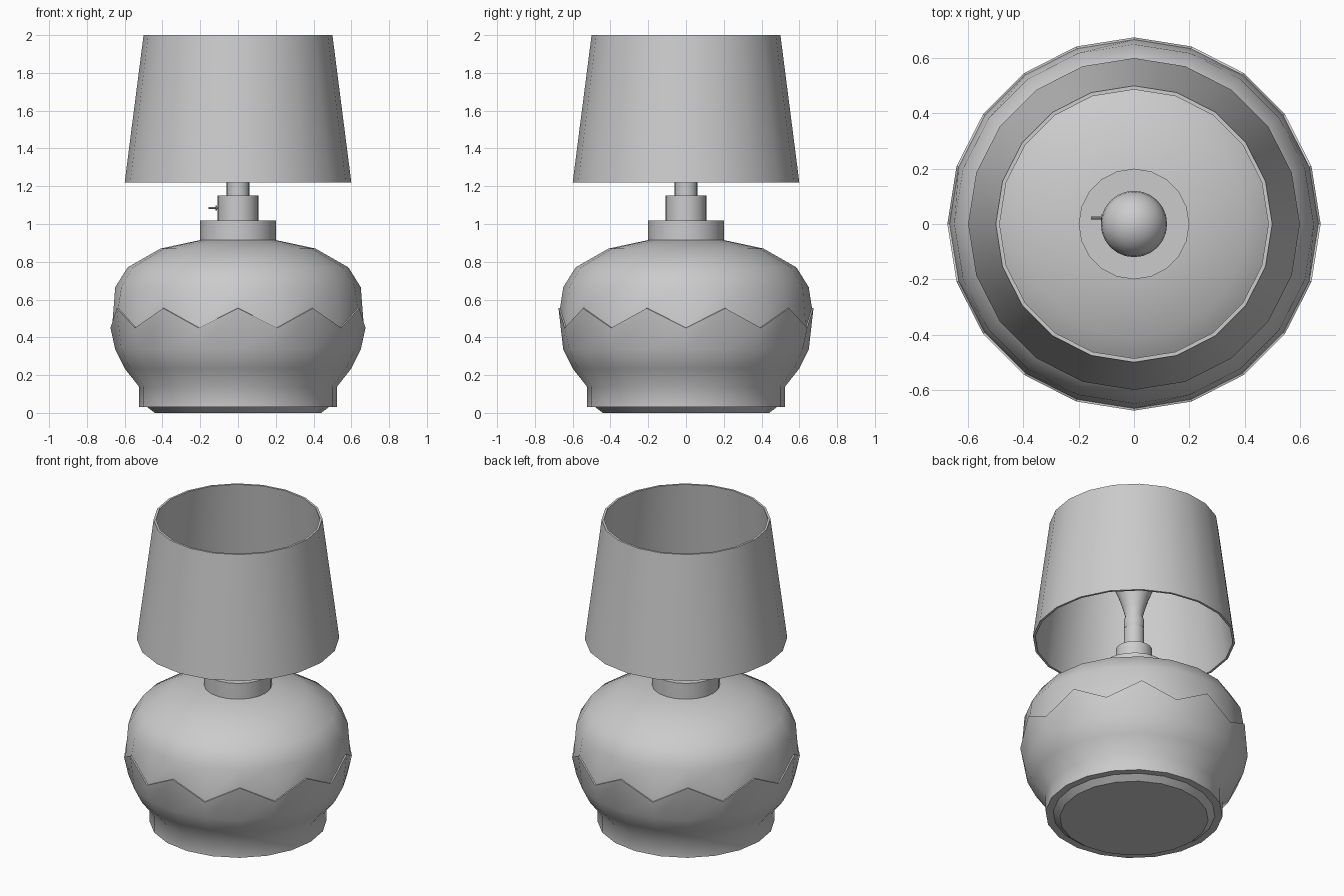
import bpy, bmesh, math

if "Cube" in bpy.data.objects:
    bpy.data.objects.remove(bpy.data.objects["Cube"])


def lathe(name, profile, sides=20, closed=False, zigzag=(), zig=0.0, angle=35):
    """Revolve (radius, z) points; rows listed in zigzag alternate up and down by zig."""
    bm = bmesh.new()
    rows = []
    for k, (r, z) in enumerate(profile):
        if r == 0:
            rows.append([bm.verts.new((0, 0, z))] * sides)
            continue
        row = []
        for i in range(sides):
            a = math.tau * i / sides - math.pi / 2
            dz = zig * (-1) ** i if k in zigzag else 0
            row.append(bm.verts.new((r * math.cos(a), r * math.sin(a), z + dz)))
        rows.append(row)
    pairs = list(zip(rows, rows[1:]))
    if closed:
        pairs.append((rows[-1], rows[0]))
    for lo, hi in pairs:
        for i in range(sides):
            j = (i + 1) % sides
            quad = list(dict.fromkeys((lo[i], lo[j], hi[j], hi[i])))
            bm.faces.new(quad)
    bmesh.ops.recalc_face_normals(bm, faces=bm.faces)
    mesh = bpy.data.meshes.new(name)
    bm.to_mesh(mesh)
    bm.free()
    ob = bpy.data.objects.new(name, mesh)
    bpy.context.collection.objects.link(ob)
    bpy.ops.object.select_all(action='DESELECT')
    ob.select_set(True)
    bpy.context.view_layer.objects.active = ob
    bpy.ops.object.shade_smooth_by_angle(angle=math.radians(angle))
    return ob


# Ceramic body with a zigzag glaze step around its belly
lathe("body", [(0, 0.03), (0.525, 0.03), (0.525, 0.14), (0.60, 0.235), (0.65, 0.335),
               (0.675, 0.502), (0.667, 0.503),
               (0.65, 0.665), (0.585, 0.77), (0.41, 0.87), (0.2, 0.915), (0, 0.92)],
      zigzag=(5, 6), zig=0.052, angle=45)

# Tapered foot pad
lathe("foot", [(0, 0), (0.44, 0), (0.48, 0.03), (0, 0.032)], angle=25)

# Collar, switch housing and socket
lathe("collar", [(0, 0.9), (0.2, 0.9), (0.2, 1.018), (0, 1.018)])
lathe("switch_housing", [(0, 1.01), (0.108, 1.01), (0.108, 1.15), (0, 1.15)])
lathe("socket", [(0, 1.14), (0.06, 1.14), (0.06, 1.29), (0, 1.29)])

# Bulb: narrow neck flaring into a globe
globe = [(0.12 * math.cos(math.radians(t)), 1.6 + 0.12 * math.sin(math.radians(t)))
         for t in range(-30, 90, 15)]
lathe("bulb", [(0, 1.285), (0.052, 1.285), (0.06, 1.31), (0.06, 1.35), (0.052, 1.375),
               (0.065, 1.43), (0.088, 1.5)] + globe + [(0, 1.72)], sides=24)

# Open lampshade with thin wall
lathe("shade", [(0.6, 1.22), (0.5, 2.0), (0.486, 2.0), (0.586, 1.22)], closed=True)

# Small turn switch on the left of the housing
for name, r, d, x in (("switch_stem", 0.005, 0.06, -0.125), ("switch_knob", 0.013, 0.008, -0.115)):
    bpy.ops.mesh.primitive_cylinder_add(vertices=10, radius=r, depth=d,
                                        location=(x, 0.022, 1.085),
                                        rotation=(0, math.pi / 2, 0))
    bpy.context.object.name = name
